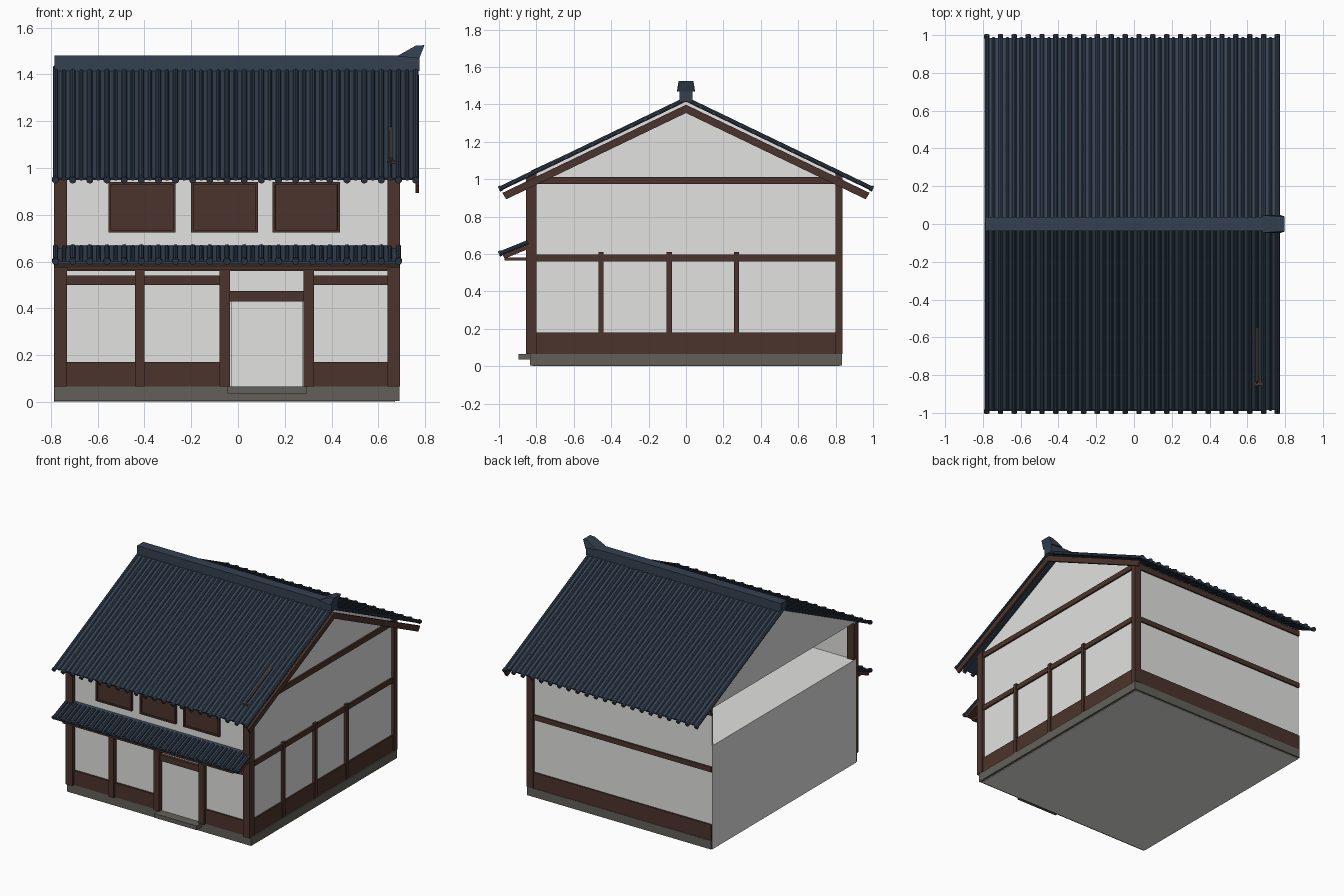
import bpy, bmesh
from mathutils import Vector

if "Cube" in bpy.data.objects:
    bpy.data.objects.remove(bpy.data.objects["Cube"], do_unlink=True)


def material(name, r, g, b):
    m = bpy.data.materials.new(name)
    m.use_nodes = True
    m.diffuse_color = (r, g, b, 1)
    m.node_tree.nodes["Principled BSDF"].inputs["Base Color"].default_value = (r, g, b, 1)
    return m


PLASTER = material("white plaster", 0.76, 0.76, 0.75)
WOOD = material("dark brown wood", 0.070, 0.034, 0.025)
TILE = material("blue grey tile", 0.034, 0.052, 0.081)
STONE = material("grey stone", 0.125, 0.118, 0.1)


def finish(name, bm, mat):
    bmesh.ops.recalc_face_normals(bm, faces=bm.faces)
    mesh = bpy.data.meshes.new(name)
    bm.to_mesh(mesh)
    bm.free()
    mesh.materials.append(mat)
    ob = bpy.data.objects.new(name, mesh)
    bpy.context.collection.objects.link(ob)


def prism(name, profile, x0, x1, mat):
    """Extrude a (y, z) profile along x."""
    bm = bmesh.new()
    face = bm.faces.new([bm.verts.new((x0, y, z)) for y, z in profile])
    ext = bmesh.ops.extrude_face_region(bm, geom=[face])["geom"]
    verts = [v for v in ext if isinstance(v, bmesh.types.BMVert)]
    bmesh.ops.translate(bm, verts=verts, vec=(x1 - x0, 0, 0))
    finish(name, bm, mat)


def box(name, x0, x1, y0, y1, z0, z1, mat):
    prism(name, [(y0, z0), (y1, z0), (y1, z1), (y0, z1)], x0, x1, mat)


def rod(bm, a, b, radius):
    a, b = Vector(a), Vector(b)
    turn = (b - a).to_track_quat("Z", "Y").to_matrix().to_4x4()
    turn.translation = (a + b) / 2
    bmesh.ops.create_cone(bm, cap_ends=True, segments=10, radius1=radius,
                          radius2=radius, depth=(b - a).length, matrix=turn)


def tile_ribs(name, count, top, eave):
    """Round cover tiles with end discs, and low pan tile edges between them."""
    bm = bmesh.new()
    top, eave = Vector((0, *top)), Vector((0, *eave))
    back = eave + (top - eave).normalized() * 0.016
    for i in range(count):
        off = Vector((-0.78 + PITCH * i, 0, 0))
        rod(bm, top + off, eave + off, 0.012)
        rod(bm, back + off, eave + off, 0.015)
        if i < count - 1:
            off.x += PITCH / 2
            rod(bm, top + off, back + off, 0.009)
    finish(name, bm, TILE)


LEFT, RIGHT = -0.785, 0.69
SLOPE, PEAK = 0.48, 1.43
PITCH = 0.0733


def chevron(top, thick, reach):
    """Gabled strip following the roof slope, with square-cut ends."""
    inner = reach - thick * SLOPE
    low, under = top - SLOPE * reach, top - thick - SLOPE * inner
    return [(-reach, low), (0, top), (reach, low),
            (inner, under), (0, top - thick), (-inner, under)]


# Stone base and doorstep
box("stone_base", LEFT, RIGHT, -0.835, 0.835, 0.003, 0.065, STONE)
box("doorstep", -0.045, 0.295, -0.895, -0.83, 0.035, 0.065, STONE)

# Plaster walls: lower core, upper thin walls, gables
box("lower_core", LEFT - 0.002, 0.672, -0.822, 0.822, 0, 0.75, PLASTER)
box("front_upper_wall", LEFT, 0.672, -0.822, -0.81, 0.74, 1.02, PLASTER)
box("back_upper_wall", LEFT, 0.672, 0.81, 0.822, 0.74, 1.02, PLASTER)
box("right_upper_wall", 0.66, 0.672, -0.82, 0.82, 0.74, 1.02, PLASTER)
GABLE = [(-0.835, 1.02), (0.835, 1.02), (0, PEAK - 0.01)]
prism("right_gable", GABLE, 0.66, 0.672, PLASTER)
prism("left_gable", GABLE, LEFT, LEFT + 0.012, PLASTER)

# Corner posts
box("front_right_post", 0.64, 0.692, -0.855, -0.80, 0.065, 1.03, WOOD)
box("front_left_post", LEFT - 0.001, -0.73, -0.855, -0.80, 0.065, 1.01, WOOD)
box("back_right_post", 0.64, 0.692, 0.80, 0.838, 0.065, 1.03, WOOD)

# Right side timbers
box("right_skirting", 0.66, 0.682, -0.8, 0.8, 0.065, 0.18, WOOD)
box("right_belt_beam", 0.66, 0.684, -0.8, 0.8, 0.56, 0.597, WOOD)
box("right_upper_beam", 0.66, 0.684, -0.8, 0.8, 0.975, 1.013, WOOD)
for i, y in enumerate((-0.455, -0.09, 0.27)):
    box(f"right_stud_{i}", 0.66, 0.69, y - 0.014, y + 0.014, 0.065, 0.61, WOOD)

# Back timbers
box("back_skirting", LEFT, 0.64, 0.815, 0.832, 0.065, 0.18, WOOD)
box("back_belt_beam", LEFT, 0.64, 0.815, 0.832, 0.56, 0.597, WOOD)
box("back_upper_beam", LEFT, 0.64, 0.815, 0.832, 0.97, 1.01, WOOD)

# Front ground floor: posts, bays and door
for i, (a, b) in enumerate(((-0.44, -0.40), (-0.08, -0.035), (0.28, 0.325))):
    box(f"front_post_{i}", a, b, -0.852, -0.815, 0.065, 0.57, WOOD)
for i, (a, b) in enumerate(((-0.73, -0.44), (-0.40, -0.08), (0.325, 0.64))):
    box(f"front_skirting_{i}", a, b, -0.835, -0.815, 0.065, 0.17, WOOD)
    box(f"front_rail_{i}", a, b, -0.838, -0.815, 0.50, 0.54, WOOD)
box("door_lintel", -0.035, 0.28, -0.842, -0.815, 0.43, 0.475, WOOD)
box("door_panel", -0.03, 0.275, -0.829, -0.815, 0.065, 0.43, PLASTER)
box("front_belt_beam", -0.73, 0.64, -0.85, -0.815, 0.56, 0.60, WOOD)

# Upper windows: shuttered panels with a raised frame
for i, x in enumerate((-0.41, -0.058, 0.292)):
    bm = bmesh.new()
    bmesh.ops.create_cube(bm, size=1)
    for v in bm.verts:
        v.co = (x + v.co.x * 0.287, -0.828 + v.co.y * 0.024, 0.832 + v.co.z * 0.216)
    bm.normal_update()
    front = [f for f in bm.faces if f.normal.y < -0.9]
    bmesh.ops.inset_individual(bm, faces=front, thickness=0.015)
    bmesh.ops.inset_individual(bm, faces=front, thickness=0.001, depth=-0.01)
    finish(f"upper_window_{i}", bm, WOOD)

# Main roof
prism("roof_deck", chevron(PEAK, 0.012, 0.985), LEFT, 0.77, TILE)
prism("barge_board", chevron(PEAK - 0.032, 0.044, 0.982), 0.758, 0.774, WOOD)
for side, s in (("front", -1), ("back", 1)):
    tile_ribs(f"{side}_roof_tiles", 22, (0, PEAK - 0.002), (s, PEAK - SLOPE - 0.003))

# Rafter tip rising through the front right of the roof
prism("rafter_tip", [(-0.83, 1.02), (-0.83, 1.045), (-0.55, 1.175), (-0.55, 1.15)],
      0.648, 0.66, WOOD)

# Ridge and its end ornament
box("ridge", LEFT, 0.775, -0.036, 0.036, 1.415, 1.48, TILE)
bm = bmesh.new()
for w, pts in ((0.047, ((0.68, 1.478), (0.775, 1.468))),
               (0.04, ((0.76, 1.523), (0.797, 1.525)))):
    for x, z in pts:
        for s in (-1, 1):
            bm.verts.new((x, s * w, z))
bmesh.ops.convex_hull(bm, input=bm.verts[:])
finish("ridge_end_ornament", bm, TILE)

# Pent roof over the ground floor front
prism("pent_deck", [(-0.82, 0.67), (-0.99, 0.6), (-0.99, 0.59), (-0.82, 0.66)],
      LEFT, RIGHT, TILE)
prism("pent_rafters", [(-0.822, 0.659), (-0.98, 0.594), (-0.97, 0.575), (-0.822, 0.636)],
      LEFT, RIGHT, WOOD)
box("pent_soffit", -0.73, 0.64, -0.97, -0.82, 0.565, 0.582, WOOD)
tile_ribs("pent_tiles", 21, (-0.845, 0.663), (-1.0, 0.6))
